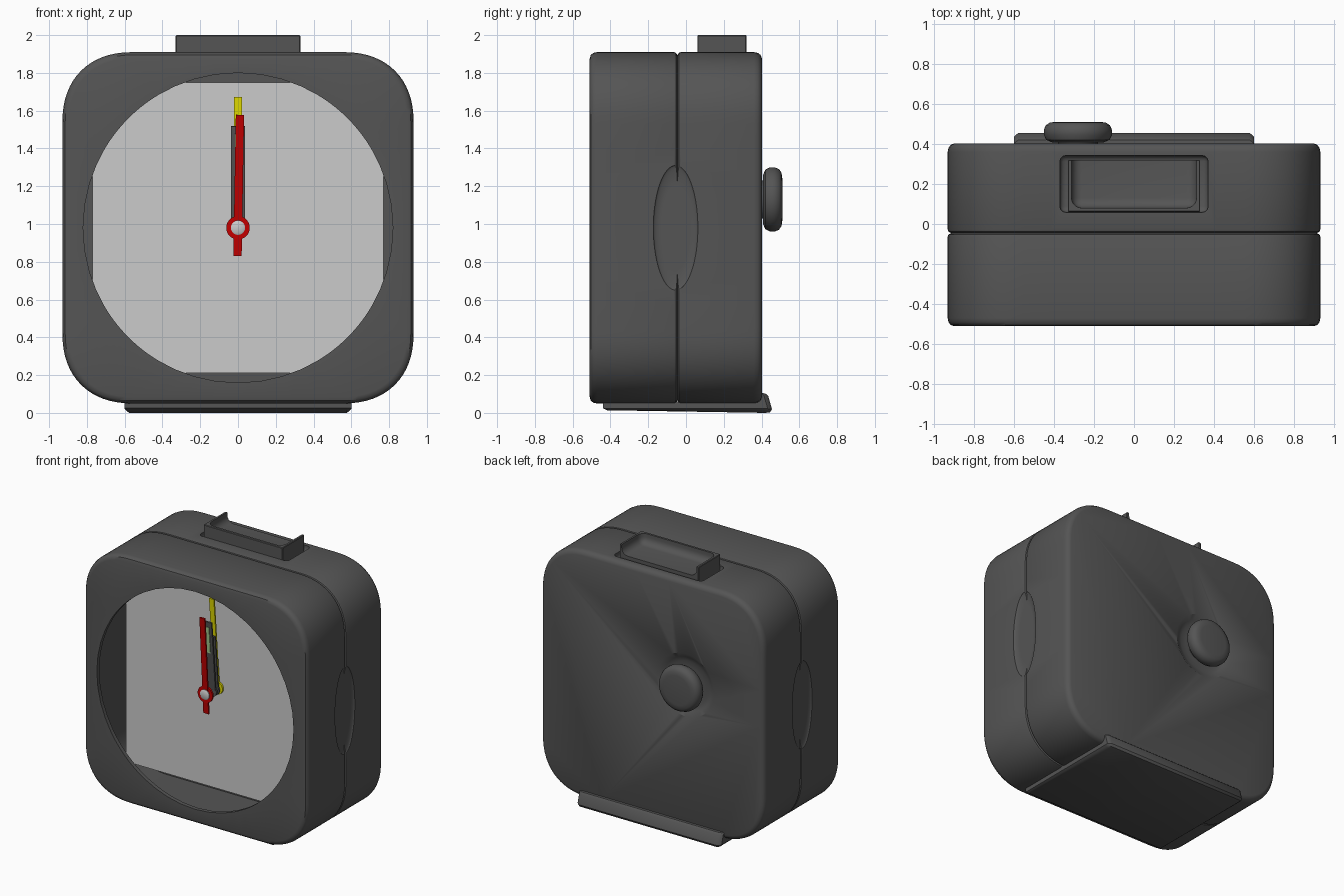
import bpy, bmesh, math
from mathutils import Matrix, Vector

if "Cube" in bpy.data.objects:
    bpy.data.objects.remove(bpy.data.objects["Cube"])

CZ = 0.98   # height of the dial centre


def material(name, rgb):
    m = bpy.data.materials.new(name)
    m.diffuse_color = (*rgb, 1)
    m.use_nodes = True
    m.node_tree.nodes["Principled BSDF"].inputs["Base Color"].default_value = m.diffuse_color
    return m


DARK = material("dark_plastic", (0.09, 0.09, 0.09))
PALE = material("pale_dial", (0.6, 0.6, 0.6))
RED = material("red", (0.55, 0.0, 0.0))
YELLOW = material("yellow", (0.8, 0.75, 0.0))
GREEN = material("lume_green", (0.4, 0.65, 0.3))


def activate(ob):
    bpy.ops.object.select_all(action='DESELECT')
    ob.select_set(True)
    bpy.context.view_layer.objects.active = ob


def apply(ob, mod):
    activate(ob)
    bpy.ops.object.modifier_apply(modifier=mod.name)


def shade(ob):
    activate(ob)
    bpy.ops.object.shade_smooth_by_angle(angle=math.radians(35))


def finish(bm, name, mat=None, bevel=0, segs=2):
    bmesh.ops.recalc_face_normals(bm, faces=bm.faces)
    me = bpy.data.meshes.new(name)
    bm.to_mesh(me)
    bm.free()
    ob = bpy.data.objects.new(name, me)
    bpy.context.collection.objects.link(ob)
    if mat:
        me.materials.append(mat)
    if bevel:
        b = ob.modifiers.new("bevel", 'BEVEL')
        b.width, b.segments = bevel, segs
        apply(ob, b)
    shade(ob)
    return ob


def cut(ob, cutter):
    m = ob.modifiers.new("cut", 'BOOLEAN')
    m.operation, m.object, m.solver = 'DIFFERENCE', cutter, 'EXACT'
    apply(ob, m)


def box(name, x0, x1, y0, y1, z0, z1, mat=None, bevel=0, segs=2):
    bm = bmesh.new()
    bmesh.ops.create_cube(bm, size=1, matrix=Matrix.Translation(
        ((x0 + x1) / 2, (y0 + y1) / 2, (z0 + z1) / 2)) @ Matrix.Diagonal((x1 - x0, y1 - y0, z1 - z0, 1)))
    return finish(bm, name, mat, bevel, segs)


def lathe(name, cx, cz, profile, mat=None, n=48):
    """Solid turned about the y direction; profile holds (radius, y)."""
    rings = [[Vector((cx + r * math.cos(2 * math.pi * i / n), y, cz + r * math.sin(2 * math.pi * i / n)))
              for i in range(n)] for r, y in profile]
    return loft(name, rings, mat)


def loft(name, rings, mat=None, closed=False):
    bm = bmesh.new()
    vs = [[bm.verts.new(p) for p in ring] for ring in rings]
    pairs = list(zip(vs, vs[1:])) + ([(vs[-1], vs[0])] if closed else [])
    for a, b in pairs:
        for i in range(len(a)):
            j = (i + 1) % len(a)
            bm.faces.new((a[i], a[j], b[j], b[i]))
    if not closed:
        bm.faces.new(vs[0])
        bm.faces.new(vs[-1])
    return finish(bm, name, mat)


def square_ring(inset, y, half=0.93, radius=0.38, n=16, power=2.3):
    """Rounded-square outline with slightly full corners and subdivided sides."""
    h, r = half - inset, radius - inset
    pts = []
    for q in range(4):
        rot = Matrix.Rotation(-q * math.pi / 2, 3, 'Y')
        for k in range(8):
            pts.append(rot @ Vector((h, 0, -(h - r) + 2 * (h - r) * k / 8)))
        for k in range(n):
            a = math.pi / 2 * k / n
            c, s = math.cos(a) ** (2 / power), math.sin(a) ** (2 / power)
            pts.append(rot @ Vector((h - r + r * c, 0, h - r + r * s)))
    return [Vector((p.x, y, p.z + CZ)) for p in pts]


def hole_ring(radius, y):
    out = []
    for p in square_ring(0, y):
        d = Vector((p.x, 0, p.z - CZ)).normalized() * radius
        out.append(Vector((d.x, y, d.z + CZ)))
    return out


# Front and back housing shells, meeting at a rounded seam
front = loft("front_housing", [square_ring(*a) for a in (
    (0.045, -0.046), (0.016, -0.046), (0.004, -0.053), (0, -0.064), (0, -0.47),
    (0.004, -0.49), (0.015, -0.504), (0.035, -0.51))]
    + [hole_ring(0.82, -0.51), hole_ring(0.82, -0.48), square_ring(0.045, -0.48)], DARK, closed=True)
back = loft("back_housing", [square_ring(*a) for a in (
    (0.06, 0.31), (0.06, -0.045), (0.016, -0.045), (0.004, -0.038), (0, -0.027), (0, 0.36),
    (0.004, 0.38), (0.015, 0.395), (0.035, 0.403))], DARK)

# Oval finger scoops on both sides, knob well and button slot
cutters = []
for s in (-1, 1):
    bm = bmesh.new()
    bmesh.ops.create_uvsphere(bm, u_segments=48, v_segments=32, radius=1, matrix=Matrix.Translation(
        (s * 0.93, -0.055, 0.98)) @ Matrix.Diagonal((0.024, 0.118, 0.33, 1)))
    for v in bm.verts:   # flattened floor
        v.co.x = s * max(abs(v.co.x), 0.914)
    c = finish(bm, "scoop_cutter")
    cutters.append(c)
    cut(front, c)
    cut(back, c)
well = lathe("well_cutter", -0.28, 1.13, [(0.13, 0.365), (0.17, 0.368), (0.20, 0.378), (0.238, 0.404), (0.25, 0.45)])
slot = box("slot_cutter", -0.37, 0.37, 0.058, 0.342, 1.865, 2.1, bevel=0.03, segs=3)
for c in (well, slot):
    cutters.append(c)
    cut(back, c)
shade(front)
shade(back)

# Snooze button: block with a rounded scoop that opens towards the back
button = box("snooze_button", -0.33, 0.33, 0.06, 0.32, 1.855, 2.0, DARK, 0.004, 1)
scoop = box("button_scoop_cutter", -0.312, 0.312, 0.08, 0.5, 1.925, 2.2, bevel=0.05, segs=5)
cut(button, scoop)
cutters.append(scoop)
shade(button)
for c in cutters:
    bpy.data.objects.remove(c, do_unlink=True)

# Setting knob on the back
lathe("setting_knob", -0.28, 1.13, [(0.10, 0.36), (0.10, 0.408), (0.13, 0.408), (0.158, 0.42), (0.17, 0.445),
      (0.17, 0.47), (0.16, 0.493), (0.14, 0.506), (0.11, 0.51)], DARK)

# Base plate with an upturned lip at the rear and softened ends
prof = [(-0.43, 0.06), (-0.44, 0.05), (-0.44, 0.025), (-0.42, 0.014), (0.42, 0.0), (0.445, 0.003), (0.455, 0.02),
        (0.435, 0.09), (0.42, 0.103), (0.39, 0.106), (0.385, 0.06)]
bm = bmesh.new()
sections = []
for x, e in ((-0.6, 0.022), (-0.59, 0.01), (-0.575, 0), (0, -0.004), (0.575, 0), (0.59, 0.01), (0.6, 0.022)):
    sections.append([bm.verts.new((x, y - (max(e, 0) if y > 0.41 else 0), max(z, e))) for y, z in prof])
for a, b in zip(sections, sections[1:]):
    for i in range(len(prof)):
        j = (i + 1) % len(prof)
        bm.faces.new((a[i], a[j], b[j], b[i]))
bm.faces.new(sections[0])
bm.faces.new(sections[-1])
finish(bm, "base_plate", DARK)

# Dial plate behind the round opening
box("dial", -0.77, 0.77, -0.235, -0.225, 0.21, 1.75, PALE)


def hand(name, y, width, z0, z1, hub, mat, tilt=0, lean=5):
    """Flat clock hand leaning a little forward, with an optional round hub."""
    ob = box(name, -width, width, -0.006, 0.006, z0 - CZ, z1 - CZ, mat)
    ob.matrix_world = (Matrix.Translation((0, y, CZ)) @ Matrix.Rotation(math.radians(tilt), 4, 'Y')
                       @ Matrix.Rotation(math.radians(lean), 4, 'X'))
    if hub:
        lathe(name + "_hub", 0, CZ, [(hub, y - 0.007), (hub, y + 0.007)], mat, 32)


# Hands from back to front, with luminous strips on the dark ones
hand("alarm_hand", -0.25, 0.02, CZ, 1.675, 0.05, YELLOW)
hand("hour_hand", -0.285, 0.038, CZ, 1.40, 0.045, DARK)
hand("hour_strip", -0.29, 0.018, 1.2, 1.36, 0, GREEN)
hand("minute_hand", -0.315, 0.036, CZ, 1.52, 0.045, DARK)
hand("minute_strip", -0.32, 0.016, 1.28, 1.48, 0, GREEN)
hand("second_hand", -0.385, 0.022, 0.83, 1.58, 0.062, RED, 1)

# Spindle and its cap
lathe("spindle", 0, CZ, [(0.015, -0.39), (0.015, -0.21)], None, 24)
lathe("spindle_cap", 0, CZ, [(0.038, -0.385), (0.038, -0.398), (0.03, -0.403)], None, 32)
